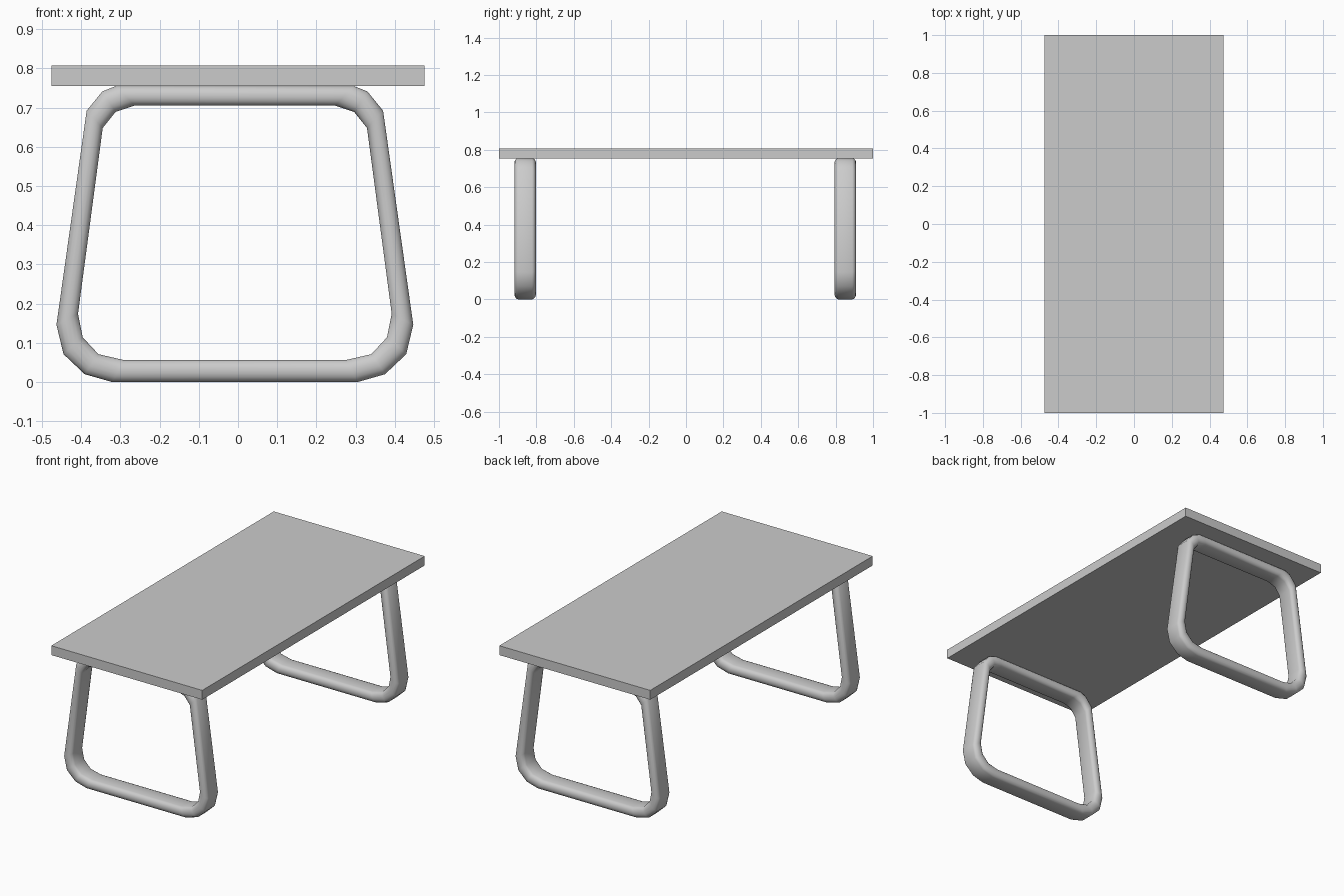
import bpy, bmesh
from mathutils import Vector

if "Cube" in bpy.data.objects:
    bpy.data.objects.remove(bpy.data.objects["Cube"])

# Tabletop slab
bpy.ops.mesh.primitive_cube_add(size=1, location=(0, 0, 0.781))
top = bpy.context.object
top.name = "tabletop"
top.scale = (0.95, 2.0, 0.053)
bpy.ops.object.transform_apply(location=False, rotation=False, scale=True)

# Half outlines of the leg frame (distance from its centre line, height)
CENTRE_X = -0.008
OUTER = [(0.313, 0), (0.383, 0.02), (0.437, 0.071), (0.455, 0.146),
         (0.378, 0.692), (0.338, 0.741), (0.303, 0.755)]
INNER = [(0.283, 0.056), (0.348, 0.071), (0.388, 0.114), (0.400, 0.174),
         (0.337, 0.648), (0.304, 0.689), (0.256, 0.705)]

# Rounded bar section (inner-to-outer fraction, depth offset)
QUARTER = [(0.5, 0.037), (0.43, 0.047), (0.27, 0.054), (0.1, 0.057)]
HALF = QUARTER + [(-u, y) for u, y in reversed(QUARTER)]
SECTION = [(0.5 + u, y) for u, y in HALF + [(-u, -y) for u, y in HALF]]


def closed_loop(half):
    right = [Vector((CENTRE_X + x, 0, z)) for x, z in half]
    left = [Vector((CENTRE_X - x, 0, z)) for x, z in reversed(half)]
    return right + left


def leg_frame(name, y):
    bm = bmesh.new()
    rings = []
    for inner, outer in zip(closed_loop(INNER), closed_loop(OUTER)):
        rings.append([bm.verts.new(inner.lerp(outer, u) + Vector((0, d, 0)))
                      for u, d in SECTION])
    n = len(SECTION)
    for i, ring in enumerate(rings):
        nxt = rings[(i + 1) % len(rings)]
        for j in range(n):
            k = (j + 1) % n
            bm.faces.new((ring[j], ring[k], nxt[k], nxt[j]))
    bmesh.ops.recalc_face_normals(bm, faces=bm.faces)
    mesh = bpy.data.meshes.new(name)
    bm.to_mesh(mesh)
    bm.free()
    leg = bpy.data.objects.new(name, mesh)
    leg.location.y = y
    bpy.context.collection.objects.link(leg)
    bpy.ops.object.select_all(action='DESELECT')
    leg.select_set(True)
    bpy.context.view_layer.objects.active = leg
    bpy.ops.object.shade_smooth_by_angle(angle=0.55)


# Loop legs at both ends
leg_frame("front_leg", -0.86)
leg_frame("back_leg", 0.852)
